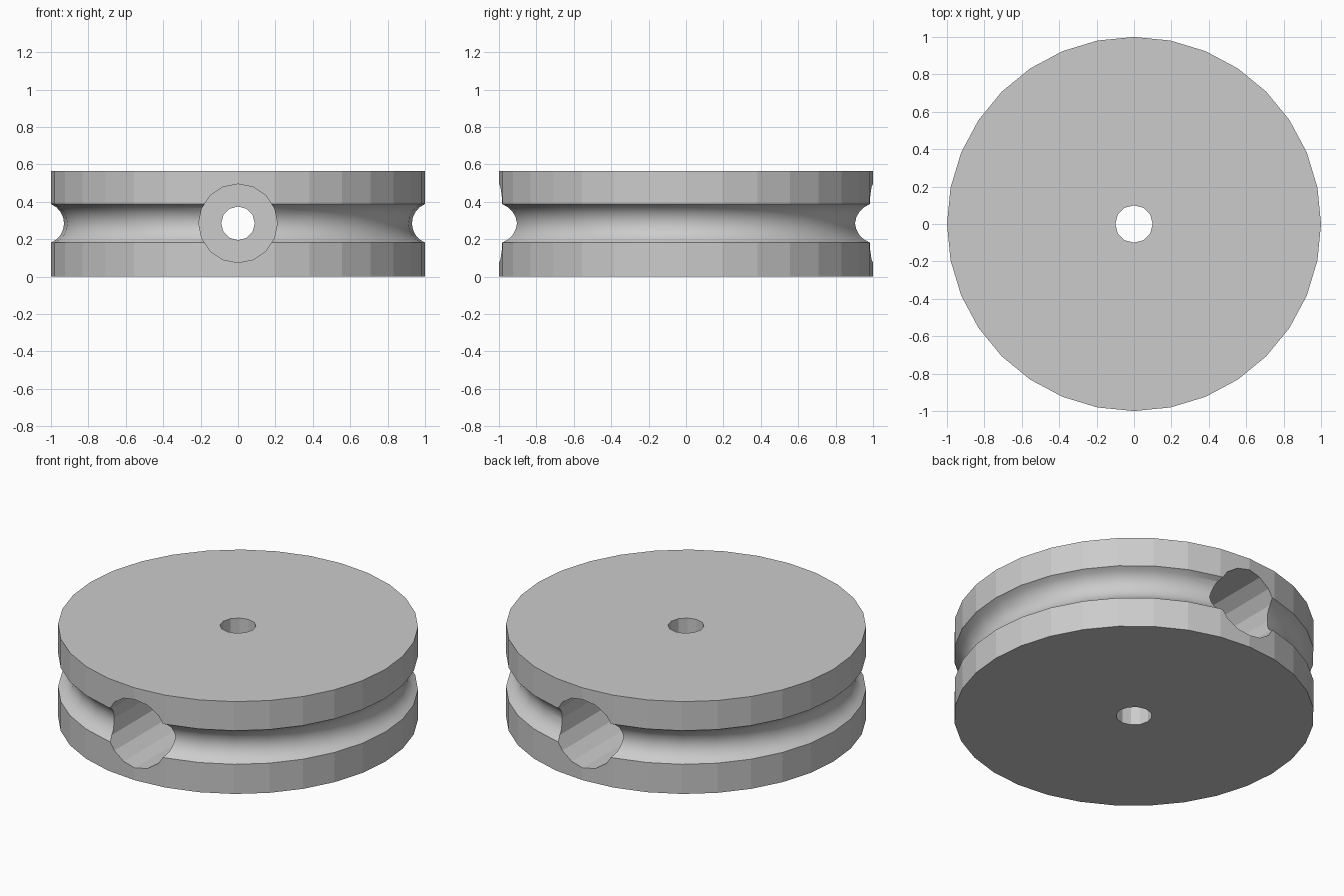
import bpy, bmesh, math
from mathutils import Matrix, Vector

cube = bpy.data.objects.get("Cube")
if cube:
    bpy.data.objects.remove(cube, do_unlink=True)

HEIGHT = 0.566
MID = 0.285
GROOVE_HALF, GROOVE_DEPTH, GROOVE_STEPS = 0.103, 0.07, 8

grey = bpy.data.materials.new("plain grey")
colour = (0.6, 0.6, 0.6, 1)
grey.diffuse_color = colour
grey.use_nodes = True
grey.node_tree.nodes["Principled BSDF"].inputs["Base Color"].default_value = colour


def make_object(name, bm):
    bmesh.ops.recalc_face_normals(bm, faces=bm.faces)
    mesh = bpy.data.meshes.new(name)
    bm.to_mesh(mesh)
    bm.free()
    mesh.materials.append(grey)
    obj = bpy.data.objects.new(name, mesh)
    bpy.context.collection.objects.link(obj)
    return obj


def drill(target, radius, sides, length, centre, along_y=False):
    """Cut a straight round hole out of the target."""
    bm = bmesh.new()
    matrix = Matrix.Translation(centre)
    if along_y:
        matrix = matrix @ Matrix.Rotation(math.pi / 2, 4, "X")
    bmesh.ops.create_cone(bm, cap_ends=True, segments=sides, radius1=radius,
                          radius2=radius, depth=length, matrix=matrix)
    cutter = make_object("hole_cutter", bm)
    cutter.hide_render = True
    cut = target.modifiers.new("hole", "BOOLEAN")
    cut.operation = "DIFFERENCE"
    cut.solver = "EXACT"
    cut.object = cutter
    bpy.context.view_layer.objects.active = target
    bpy.ops.object.modifier_apply(modifier=cut.name)
    bpy.data.objects.remove(cutter, do_unlink=True)


# Disc profile with a round groove in the rim
arc_radius = (GROOVE_HALF ** 2 + GROOVE_DEPTH ** 2) / (2 * GROOVE_DEPTH)
half_angle = math.asin(GROOVE_HALF / arc_radius)
arc_centre = 1 - GROOVE_DEPTH + arc_radius
profile = [(0, 0), (1, 0)]
for i in range(GROOVE_STEPS + 1):
    a = half_angle * (2 * i / GROOVE_STEPS - 1)
    profile.append((arc_centre - arc_radius * math.cos(a),
                    MID + arc_radius * math.sin(a)))
profile += [(1, HEIGHT), (0, HEIGHT)]

bm = bmesh.new()
points = [bm.verts.new((r, 0, z)) for r, z in profile]
edges = [bm.edges.new(pair) for pair in zip(points, points[1:])]
bmesh.ops.spin(bm, geom=points + edges, cent=(0, 0, 0), axis=(0, 0, 1),
               angle=math.tau, steps=32, use_merge=True)
bmesh.ops.remove_doubles(bm, verts=bm.verts, dist=0.0001)

# Flat ends, so each is one face
bm.normal_update()
for z in (0, HEIGHT):
    cap = [f for f in bm.faces if all(abs(v.co.z - z) < 0.001 for v in f.verts)]
    bmesh.ops.dissolve_faces(bm, faces=cap, use_verts=True)

# Smooth groove, faceted rim
for f in bm.faces:
    centre = f.calc_center_median()
    f.smooth = abs(centre.z - MID) < GROOVE_HALF
disc = make_object("grooved_disc", bm)

# Axle hole, cross bore and a wide pocket at each end of the bore
drill(disc, 0.1, 12, 2, Vector((0, 0, MID)))
drill(disc, 0.09, 12, 3, Vector((0, 0, MID)), along_y=True)
for side in (-1, 1):
    drill(disc, 0.21, 16, 1, Vector((0, side * 0.88, MID)), along_y=True)

# Keep the groove edges crisp
bm = bmesh.new()
bm.from_mesh(disc.data)
for e in bm.edges:
    e.smooth = all(f.smooth for f in e.link_faces)
bm.to_mesh(disc.data)
bm.free()
